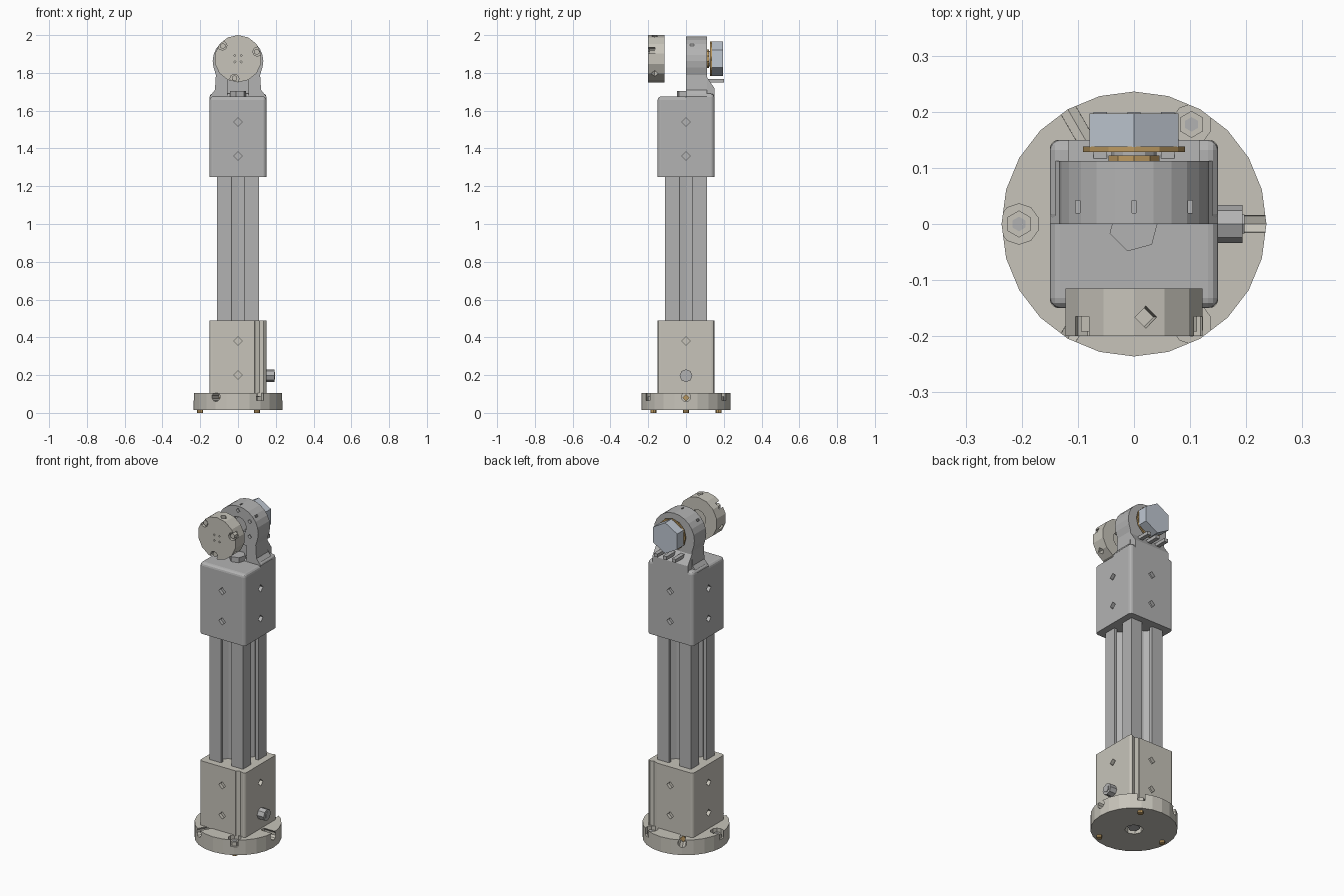
import bpy, bmesh, math
from mathutils import Vector

if "Cube" in bpy.data.objects:
    bpy.data.objects.remove(bpy.data.objects["Cube"])

def material(name, c):
    m = bpy.data.materials.new(name)
    m.diffuse_color = (*c, 1)
    m.use_nodes = True
    m.node_tree.nodes["Principled BSDF"].inputs["Base Color"].default_value = m.diffuse_color
    return m

WARM = material("warm_grey", (0.57, 0.55, 0.49))
GREY = material("mid_grey", (0.45, 0.45, 0.45))
STEEL = material("blue_steel", (0.52, 0.57, 0.64))
BRASS = material("brass", (0.50, 0.32, 0.12))

def finish(name, bm, mat):
    bmesh.ops.recalc_face_normals(bm, faces=bm.faces)
    me = bpy.data.meshes.new(name)
    bm.to_mesh(me)
    bm.free()
    ob = bpy.data.objects.new(name, me)
    bpy.context.collection.objects.link(ob)
    if mat:
        me.materials.append(mat)
    return ob

def extrude(name, ring, offset, mat=None):
    """Closed solid: a ring of points swept along an offset."""
    bm = bmesh.new()
    face = bm.faces.new([bm.verts.new(p) for p in ring])
    new = bmesh.ops.extrude_face_region(bm, geom=[face], use_keep_orig=True)["geom"]
    bmesh.ops.translate(bm, vec=offset, verts=[v for v in new if isinstance(v, bmesh.types.BMVert)])
    return finish(name, bm, mat)

def prism(name, n, r, a, b, mat=None, turn=0.0):
    """n-sided cylinder from a to b; first corner points up (or along y)."""
    a, b = Vector(a), Vector(b)
    d = (b - a).normalized()
    u = Vector((1, 0, 0)) if abs(d.z) > 0.9 else d.cross(Vector((0, 0, 1))).normalized()
    v = d.cross(u)
    angles = [turn + math.tau * i / n for i in range(n)]
    return extrude(name, [a + r * (u * math.sin(t) + v * math.cos(t)) for t in angles], b - a, mat)

def box(name, lo, hi, mat=None, bevel=0, top=False):
    bm = bmesh.new()
    bmesh.ops.create_cube(bm, size=1)
    for v in bm.verts:
        v.co = [hi[i] if v.co[i] > 0 else lo[i] for i in range(3)]
    if bevel:
        def chosen(e):
            za, zb = (v.co.z for v in e.verts)
            return abs(za - zb) > 0.01 or (top and za > (lo[2] + hi[2]) / 2)
        bmesh.ops.bevel(bm, geom=[e for e in bm.edges if chosen(e)], offset=bevel,
                        segments=3, profile=0.5, affect='EDGES')
    return finish(name, bm, mat)

def cut(ob, *cutters):
    for c in cutters:
        m = ob.modifiers.new("cut", 'BOOLEAN')
        m.object, m.operation, m.solver = c, 'DIFFERENCE', 'EXACT'
        bpy.context.view_layer.objects.active = ob
        bpy.ops.object.modifier_apply(modifier=m.name)
        bpy.data.objects.remove(c, do_unlink=True)

def polar(r, deg, z):
    return (r * math.cos(math.radians(deg)), r * math.sin(math.radians(deg)), z)

def screw_holes(ob, heights):
    for z in heights:
        for s in (0, 90, 180, 270):
            cut(ob, prism("c", 4, 0.022, polar(0.13, s, z), polar(0.2, s, z)))

# round base flange with bolt pockets and radial side holes
base = prism("base_flange", 24, 0.236, (0, 0, 0.015), (0, 0, 0.105), WARM)
socket = box("lower_socket", (-0.15, -0.15, 0.1), (0.15, 0.15, 0.49), WARM, 0.015)
for i, a in enumerate((60, 180, 300)):
    cut(base, prism("c", 10, 0.036, polar(0.205, a, 0.065), polar(0.205, a, 0.2)),
        prism("c", 10, 0.025, polar(0.16, a + 60, 0.085), polar(0.3, a + 60, 0.085)),
        box("c", (-0.03, -0.03, 0.0), (-0.029, -0.029, 0.001)))
    prism(f"base_bolt_{i}", 6, 0.024, polar(0.205, a, 0.06), polar(0.205, a, 0.088), WARM)
    prism(f"base_bolt_socket_{i}", 6, 0.013, polar(0.205, a, 0.085), polar(0.205, a, 0.09), GREY)
    prism(f"foot_{i}", 8, 0.016, polar(0.2, a, 0.0), polar(0.2, a, 0.02), BRASS)
    prism(f"side_insert_{i}", 4, 0.018, polar(0.155, a + 60, 0.08), polar(0.168, a + 60, 0.08), BRASS)
cut(base, prism("c", 8, 0.05, (0, 0, 0), (0, 0, 0.05)))
prism("underside_bolt", 6, 0.034, (0, 0, 0.025), (0, 0, 0.06), GREY)

# lower socket: screw holes and tool grooves above two of the bolts
screw_holes(socket, (0.2, 0.38))
for s in (-1, 1):
    cut(socket, prism("c", 10, 0.038, (0.113, 0.177 * s, 0.05), (0.113, 0.177 * s, 0.6)))

# side plug
prism("side_plug", 8, 0.034, (0.13, 0, 0.197), (0.193, 0, 0.197), GREY)
prism("side_plug_tip", 6, 0.02, (0.19, 0, 0.197), (0.197, 0, 0.197), GREY)

# slotted extrusion post
half = [(0.11, -0.11), (0.11, -0.035), (0.09, -0.035), (0.09, -0.06), (0.07, -0.06), (0.042, -0.032)]
side = half + [(0.036, 0)] + [(x, -y) for x, y in reversed(half[1:])]
ring = []
for k in range(4):
    c, s = round(math.cos(k * math.pi / 2)), round(math.sin(k * math.pi / 2))
    ring += [(x * c - y * s, x * s + y * c, 0.45) for x, y in side]
extrude("slotted_post", ring, Vector((0, 0, 0.84)), GREY)

# upper socket
upper = box("upper_socket", (-0.15, -0.15, 1.25), (0.15, 0.15, 1.675), GREY, 0.018, True)
screw_holes(upper, (1.36, 1.54))

# hinge lug rising from the back half of the upper socket
neck = [(0.15, 1.6), (0.15, 1.675), (0.122, 1.71), (0.117, 1.79)]
arc = [(0.134 * math.cos(math.radians(t)), 1.862 + 0.13 * math.sin(math.radians(t)))
       for t in range(-15, 196, 15)]
outline = neck + arc + [(-x, z) for x, z in reversed(neck)]
lug = extrude("hinge_lug", [(x, 0, z) for x, z in outline], Vector((0, 0.112, 0)), GREY)
cut(lug, prism("c", 12, 0.055, (0, -0.05, 1.875), (0, 0.05, 1.875)),
    box("c", (-0.055, -0.05, 1.676), (0.055, 0.035, 1.77)))
for x, z in ((-0.1, 1.93), (0, 1.98), (0.1, 1.93)):
    cut(lug, box("c", (x - 0.004, 0.02, z - 0.015), (x + 0.004, 0.042, z + 0.1)))
for i in range(6):  # locating sockets around the pivot
    a = math.radians(30 + 60 * i)
    x, z = 0.09 * math.cos(a), 1.875 + 0.09 * math.sin(a)
    cut(lug, prism("c", 4, 0.013, (x, -0.02, z), (x, 0.015, z)))
wedge = [(0.05, 1.6), (0.15, 1.6), (0.15, 1.72), (0.112, 1.775), (0.05, 1.775)]
extrude("lug_gusset", [(-0.117, y, z) for y, z in wedge], Vector((0.234, 0, 0)), GREY)
box("lug_shoulder", (-0.15, 0.0, 1.6), (0.15, 0.15, 1.69), GREY, 0.018, True)

# end bolt in the notch at the foot of the lug
prism("post_bolt", 6, 0.045, (0, -0.005, 1.67), (0, -0.005, 1.705), GREY, 0.26)

# pivot shaft, washer, nut and locking ribs at the back
prism("pivot_shaft", 12, 0.04, (0, 0.03, 1.875), (0, 0.14, 1.875), GREY)
prism("bushing", 10, 0.048, (0, 0.105, 1.875), (0, 0.122, 1.875), BRASS)
prism("washer", 12, 0.091, (0, 0.128, 1.875), (0, 0.138, 1.875), BRASS)
prism("hex_nut", 6, 0.092, (0, 0.137, 1.875), (0, 0.197, 1.875), STEEL)
for i, x in enumerate((-0.06, 0, 0.06)):
    box(f"nut_rib_{i}", (x - 0.012, 0.1, 1.748), (x + 0.012, 0.2, 1.768), GREY)

# front clamp disc with bolt pockets, radial holes and small centre holes
def front(r, deg, y):
    return (r * math.cos(math.radians(deg)), y, 1.875 + r * math.sin(math.radians(deg)))

disc = prism("clamp_disc", 14, 0.125, (0, -0.2, 1.875), (0, -0.115, 1.875), WARM)
cut(disc, prism("c", 10, 0.05, (0, -0.145, 1.875), (0, -0.05, 1.875)))
for i, a in enumerate((20, 140, 260)):
    cut(disc, prism("c", 8, 0.024, front(0.108, a, -0.25), front(0.108, a, -0.165)),
        prism("c", 4, 0.02, front(0.085, a + 60, -0.166), front(0.2, a + 60, -0.166)))
    prism(f"clamp_bolt_{i}", 6, 0.016, front(0.105, a, -0.192), front(0.105, a, -0.16), WARM)
for a in (45, 135, 225, 315):
    cut(disc, prism("c", 4, 0.006, front(0.024, a, -0.25), front(0.024, a, -0.18)))
